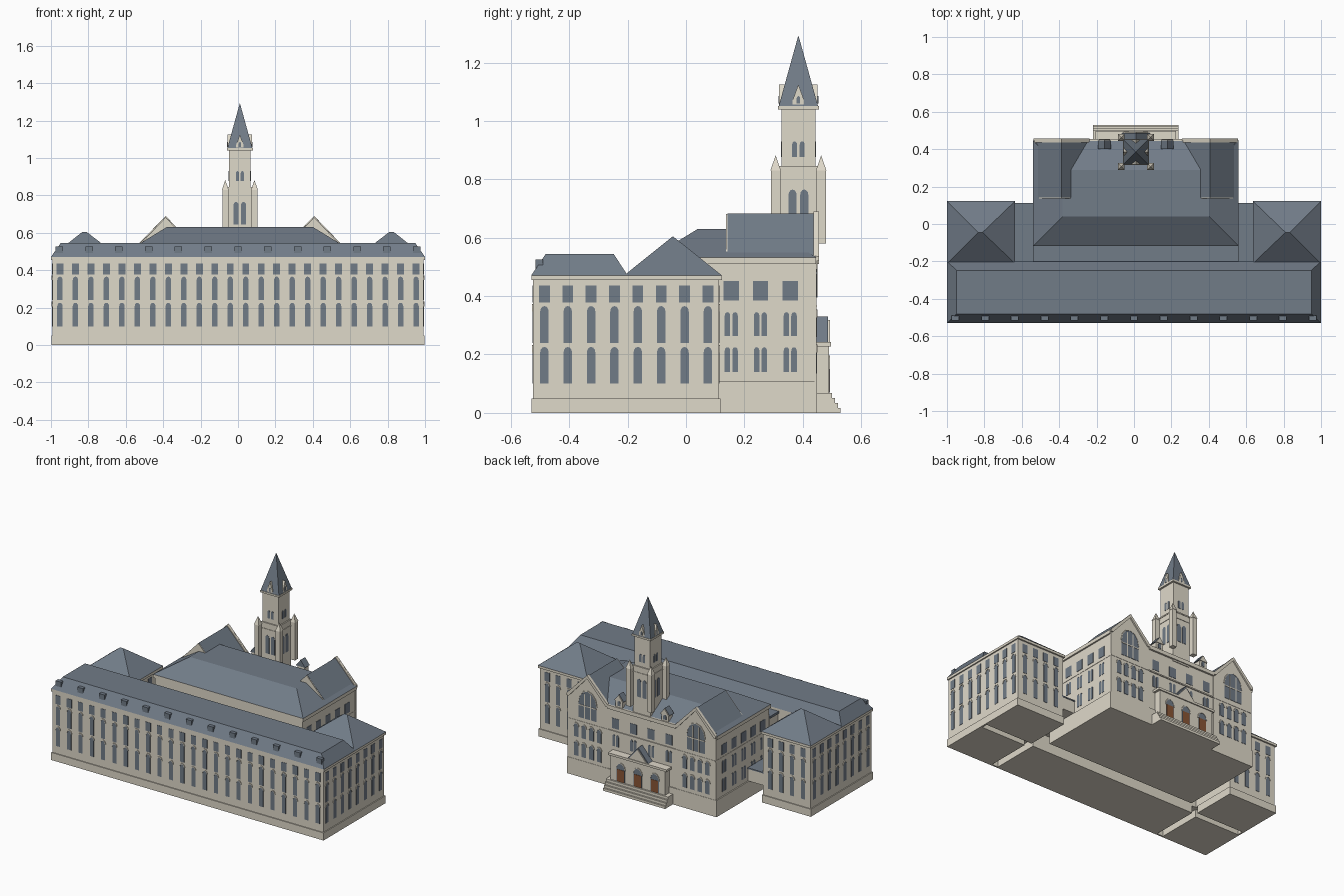
import bpy, bmesh, math
from mathutils import Vector

cube = bpy.data.objects.get("Cube")
if cube:
    bpy.data.objects.remove(cube, do_unlink=True)


def material(name, rgb):
    m = bpy.data.materials.new(name)
    m.use_nodes = True
    m.diffuse_color = (*rgb, 1)
    m.node_tree.nodes["Principled BSDF"].inputs["Base Color"].default_value = (*rgb, 1)
    return m


STONE = material("pale_stone", (0.74, 0.695, 0.59))
SLATE = material("blue_slate", (0.165, 0.2, 0.245))
WOOD = material("brown_wood", (0.25, 0.09, 0.035))
CX = 0.01  # centre line of the main block


def finish(name, bm, mat):
    bmesh.ops.recalc_face_normals(bm, faces=bm.faces)
    me = bpy.data.meshes.new(name)
    bm.to_mesh(me)
    bm.free()
    me.materials.append(mat)
    bpy.context.scene.collection.objects.link(bpy.data.objects.new(name, me))


def hull(name, points, mat):
    bm = bmesh.new()
    for p in points:
        bm.verts.new(p)
    bmesh.ops.convex_hull(bm, input=bm.verts)
    bmesh.ops.dissolve_limit(bm, angle_limit=0.01, verts=bm.verts, edges=bm.edges)
    finish(name, bm, mat)


def rect(x0, x1, y0, y1, z):
    return [(x, y, z) for x in (x0, x1) for y in (y0, y1)]


def box(name, x0, x1, y0, y1, z0, z1, mat=STONE):
    hull(name, rect(x0, x1, y0, y1, z0) + rect(x0, x1, y0, y1, z1), mat)


def square(cx, cy, r, z):
    return rect(cx - r, cx + r, cy - r, cy + r, z)


def gable(name, cx, half, y0, y1, z0, z1, mat):
    pts = [(cx + u, y, z) for y in (y0, y1) for u, z in ((-half, z0), (half, z0), (0, z1))]
    hull(name, pts, mat)


class Wall:
    """A wall plane that collects thin window plates and hood mouldings."""

    def __init__(self, name, origin, normal):
        self.name, self.o, self.n = name, Vector(origin), Vector(normal)
        self.u = Vector((0, 0, 1)).cross(self.n)
        self.parts = {}

    def plate(self, kind, outline, depth, mat):
        bm = self.parts.setdefault(kind, (bmesh.new(), mat))[0]
        f = bm.faces.new([bm.verts.new(self.o + self.u * u + Vector((0, 0, z))) for u, z in outline])
        ext = bmesh.ops.extrude_face_region(bm, geom=[f])["geom"]
        vs = [v for v in ext if isinstance(v, bmesh.types.BMVert)]
        bmesh.ops.translate(bm, verts=vs, vec=self.n * depth)

    def arch(self, u, z0, z1, w, hood=True):
        r = w / 2
        s = z1 - r * 1.3

        def curve(q):
            angles = [a * math.pi / 6 for a in range(7)]
            return [(u + q * math.cos(a), s + q * 1.3 * math.sin(a)) for a in angles]

        self.plate("windows", [(u - r, z0), (u + r, z0)] + curve(r), 0.002, SLATE)
        if hood:
            self.plate("hoods", curve(r + 0.005) + curve(r)[::-1], 0.004, STONE)

    def pane(self, u, z0, z1, w, kind="windows", mat=SLATE, depth=0.002):
        r = w / 2
        self.plate(kind, [(u - r, z0), (u + r, z0), (u + r, z1), (u - r, z1)], depth, mat)

    def twin(self, u, z0, z1, w=0.019, gap=0.013):
        for s in (-1, 1):
            self.arch(u + s * gap, z0, z1, w, hood=False)

    def bays(self, start, stop, count):
        # three storeys of windows, evenly spaced
        for i in range(count):
            u = start + (stop - start) * i / (count - 1)
            self.arch(u, 0.1, 0.226, 0.029)
            self.arch(u, 0.24, 0.366, 0.029)
            self.pane(u, 0.378, 0.436, 0.037)

    def done(self):
        for kind, (bm, mat) in self.parts.items():
            finish(self.name + "_" + kind, bm, mat)


# Long front wing, on a plinth in three lengths behind a thin skirt
box("front_wing", -0.992, 0.992, -0.524, -0.2, 0.05, 0.46)
box("wing_plinth", -0.615, 0.615, -0.525, -0.197, 0, 0.05)
box("front_skirt", -0.998, 0.998, -0.53, -0.519, 0, 0.05)
box("front_wing_cornice", -1, 1, -0.53, -0.2, 0.455, 0.471)
hull("front_wing_roof", rect(-1, 1, -0.53, -0.2, 0.471) + rect(-0.948, 0.948, -0.48, -0.248, 0.545), SLATE)
for i in range(13):
    x = -0.955 + 1.91 * i / 12
    box("wing_dormer", x - 0.02, x + 0.02, -0.516, -0.49, 0.49, 0.526, SLATE)
front = Wall("front", (0, -0.524, 0), (0, -1, 0))
front.bays(-0.952, 0.952, 24)
front.done()

# End pavilions, with the side walls that run on from the wing
for s in (-1, 1):
    def span(a, b):
        return sorted((s * a, s * b))

    box("wing_end_plinth", *span(0.66, 0.99), -0.525, -0.22, 0, 0.05)
    box("pavilion_plinth", *span(0.64, 0.998), -0.18, 0.119, 0, 0.05)
    box("side_skirt", *span(0.987, 0.998), -0.53, 0.119, 0, 0.05)
    box("pavilion", *span(0.645, 0.992), -0.205, 0.113, 0.05, 0.46)
    box("pavilion_cornice", *span(0.635, 1), -0.205, 0.123, 0.455, 0.471)
    hull("pavilion_roof", rect(*span(0.635, 1), -0.212, 0.123, 0.471) +
         [(s * 0.81, -0.045, 0.605), (s * 0.832, -0.045, 0.605)], SLATE)
    side = Wall("outer_side", (s * 0.992, 0, 0), (s, 0, 0))
    side.bays(s * -0.485, s * 0.075, 8)
    side.done()
    inner = Wall("inner_side", (s * 0.645, 0, 0), (-s, 0, 0))
    inner.bays(s * 0.155, s * -0.075, 4)
    inner.done()
    back = Wall("pavilion_back", (s * 0.8175, 0.113, 0), (0, 1, 0))
    back.bays(-0.12, 0.12, 4)
    back.done()

# Raised corridor and lean-to behind the wing
box("corridor", -0.65, 0.65, -0.2, 0.11, 0.11, 0.19)
box("corridor_roof", -0.65, 0.65, -0.2, 0.113, 0.19, 0.198, SLATE)
box("lean_to", CX - 0.545, CX + 0.545, -0.2, -0.11, 0.11, 0.44)
box("lean_to_roof", CX - 0.55, CX + 0.55, -0.2, -0.11, 0.44, 0.455, SLATE)

# Main block
box("main_block", CX - 0.54, CX + 0.54, -0.113, 0.443, 0, 0.52)
box("main_plinth", CX - 0.548, CX + 0.548, -0.113, 0.449, 0, 0.11)
box("main_band", CX - 0.542, CX + 0.542, -0.113, 0.449, 0.362, 0.37)
box("main_cornice", CX - 0.55, CX + 0.55, -0.118, 0.445, 0.51, 0.533)
box("rear_cornice", CX - 0.25, CX + 0.25, 0.44, 0.455, 0.51, 0.535)
hull("main_roof", rect(CX - 0.55, CX + 0.55, -0.118, 0.446, 0.533) +
     rect(CX - 0.392, CX + 0.392, 0.04, 0.29, 0.63), SLATE)
for s in (-1, 1):
    side = Wall("main_side", (CX + s * 0.54, 0, 0), (s, 0, 0))
    for y in (-0.045, 0.055, 0.155, 0.255, 0.357):
        side.pane(s * y, 0.385, 0.452, 0.052)
        side.twin(s * y, 0.263, 0.345)
        side.twin(s * y, 0.14, 0.225)
    side.done()
    # Cross gable with its stone end walls and raking coping
    gx = CX + s * 0.397
    gable("gable_roof", gx, 0.14, 0.142, 0.44, 0.535, 0.683, SLATE)
    gable("gable_inner_end", gx, 0.138, 0.137, 0.142, 0.535, 0.681, STONE)
    gable("gable_end", gx, 0.148, 0.436, 0.447, 0.535, 0.69, STONE)
    box("gable_bay", gx - 0.147, gx + 0.147, 0.44, 0.447, 0, 0.537)
    # Great mullioned gable window over two rows of lancets
    bay = Wall("gable_bay", (gx, 0.447, 0), (0, 1, 0))
    bay.plate("coping", [(-0.15, 0.52), (-0.15, 0.535), (0, 0.69), (0.15, 0.535), (0.15, 0.52),
                         (0.135, 0.52), (0, 0.667), (-0.135, 0.52)], 0.009, STONE)
    bay.arch(0, 0.395, 0.578, 0.13)
    for u in (-0.022, 0.022):
        bay.pane(u, 0.395, 0.56, 0.007, "mullions", STONE, 0.004)
    bay.pane(0, 0.475, 0.482, 0.13, "transom", STONE, 0.004)
    for u in (-0.084, -0.028, 0.028, 0.084):
        bay.arch(u, 0.26, 0.348, 0.032)
        bay.arch(u, 0.135, 0.228, 0.032)
    bay.done()
    # Small rear dormer
    dx = CX + s * 0.168
    box("rear_dormer", dx - 0.026, dx + 0.026, 0.405, 0.447, 0.53, 0.58)
    gable("rear_dormer_roof", dx, 0.034, 0.4, 0.446, 0.578, 0.622, SLATE)
    gable("rear_dormer_face", dx, 0.03, 0.446, 0.452, 0.578, 0.618, STONE)
    face = Wall("rear_dormer", (dx, 0.447, 0), (0, 1, 0))
    face.arch(0, 0.545, 0.578, 0.022, hood=False)
    face.done()
back = Wall("main_back", (CX, 0.443, 0), (0, 1, 0))
for u in (-0.195, -0.065, 0.065, 0.195):
    back.pane(u, 0.385, 0.452, 0.05)
    back.twin(u, 0.268, 0.345)
back.done()

# Entrance porch and steps
box("porch", CX - 0.2, CX + 0.2, 0.44, 0.49, 0, 0.23)
box("porch_cornice", CX - 0.215, CX + 0.215, 0.44, 0.497, 0.228, 0.243)
gable("porch_gable_roof", CX, 0.075, 0.44, 0.487, 0.243, 0.33, SLATE)
gable("porch_gable_face", CX, 0.065, 0.487, 0.493, 0.243, 0.318, STONE)
for i in range(4):
    box("step", CX - 0.228, CX + 0.228, 0.44, 0.53 - 0.01 * i, 0, 0.017 * (i + 1))
porch = Wall("porch", (CX, 0.49, 0), (0, 1, 0))
for u in (-0.125, 0, 0.125):
    porch.arch(u, 0.07, 0.19, 0.06)
    porch.pane(u, 0.07, 0.15, 0.05, "doors", WOOD, 0.004)
porch.done()

# Tower
TY = 0.385


def tower_tier(name, r, z0, z1, top=None, mat=STONE):
    hull(name, square(CX, TY, r, z0) + square(CX, TY, r if top is None else top, z1), mat)


tower_tier("tower_lower", 0.063, 0.5, 0.84)
tower_tier("tower_band", 0.066, 0.8, 0.806)
tower_tier("tower_ledge", 0.066, 0.838, 0.846)
tower_tier("tower_upper", 0.058, 0.84, 1.045)
tower_tier("tower_cornice", 0.07, 1.04, 1.052)
tower_tier("spire", 0.067, 1.052, 1.29, 0.001, SLATE)
for sx in (-1, 1):
    for sy in (-1, 1):
        tx, ty = CX + sx * 0.078, TY + sy * 0.078
        hull("corner_turret", square(tx, ty, 0.016, 0.58) + square(tx, ty, 0.016, 0.83), STONE)
        hull("turret_cap", square(tx, ty, 0.018, 0.83) + [(tx, ty, 0.882)], STONE)
c = Vector((CX, TY, 0))
for nx, ny in ((1, 0), (-1, 0), (0, 1), (0, -1)):
    n = Vector((nx, ny, 0))
    u = Vector((-ny, nx, 0))
    # Gabled spire window
    prof = ((-0.02, 1.052), (0.02, 1.052), (0.02, 1.07), (-0.02, 1.07), (0, 1.125))
    hull("spire_gable", [c + n * d + u * a + Vector((0, 0, z)) for d in (0, 0.066) for a, z in prof], STONE)
    low = Wall("tower_low", c + n * 0.063, n)
    low.twin(0, 0.645, 0.765, 0.028, 0.02)
    low.done()
    high = Wall("tower_high", c + n * 0.058, n)
    high.twin(0, 0.877, 0.93, 0.017, 0.013)
    high.done()
    spire = Wall("spire_gable", c + n * 0.066, n)
    spire.arch(0, 1.06, 1.085, 0.012, hood=False)
    spire.done()
